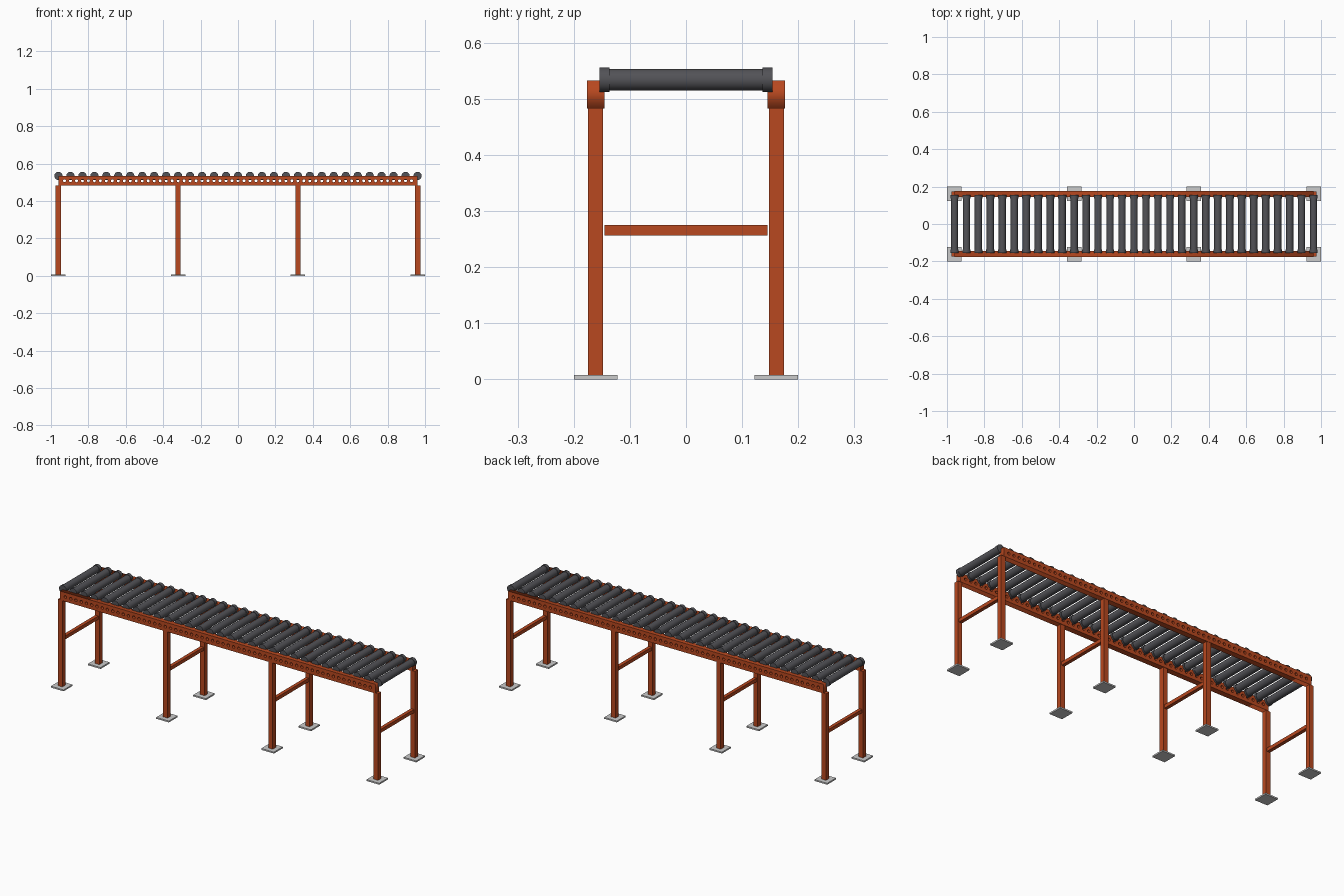
import bpy, bmesh, math
from mathutils import Matrix

if "Cube" in bpy.data.objects:
    bpy.data.objects.remove(bpy.data.objects["Cube"])


def material(name, color):
    m = bpy.data.materials.new(name)
    m.diffuse_color = (*color, 1)
    m.use_nodes = True
    m.node_tree.nodes["Principled BSDF"].inputs["Base Color"].default_value = m.diffuse_color
    return m


ORANGE = material("orange_paint", (0.48, 0.065, 0.014))
DARK = material("dark_roller", (0.085, 0.085, 0.095))


def add_object(name, data, mat=None):
    ob = bpy.data.objects.new(name, data)
    bpy.context.collection.objects.link(ob)
    if mat:
        data.materials.append(mat)
    return ob


def box(name, center, size, mat=None):
    bm = bmesh.new()
    bmesh.ops.create_cube(bm, size=1, matrix=Matrix.Translation(center) @ Matrix.Diagonal((*size, 1)))
    me = bpy.data.meshes.new(name)
    bm.to_mesh(me)
    bm.free()
    return add_object(name, me, mat)


def cylinder(bm, radius, y0, y1, sides=32):
    # cylinder along y
    m = Matrix.Translation((0, (y0 + y1) / 2, 0)) @ Matrix.Rotation(math.pi / 2, 4, 'X')
    bmesh.ops.create_cone(bm, cap_ends=True, segments=sides, radius1=radius,
                          radius2=radius, depth=y1 - y0, matrix=m)


# Side rails: rectangle profile punched with a row of round holes
PITCH = 0.064
RAIL_Y, RAIL_Z = 0.1605, 0.508


def rail_curve():
    cu = bpy.data.curves.new("rail_profile", 'CURVE')
    cu.dimensions = '2D'
    cu.fill_mode = 'BOTH'
    cu.extrude = 0.0155

    def loop(pts):
        s = cu.splines.new('POLY')
        s.points.add(len(pts) - 1)
        for p, (x, y) in zip(s.points, pts):
            p.co = (x, y, 0, 1)
        s.use_cyclic_u = True

    loop([(-0.96, -0.025), (0.96, -0.025), (0.96, 0.025), (-0.96, 0.025)])
    for i in range(-29, 30):
        loop([(i * PITCH / 2 + 0.008 * math.cos(k * math.pi / 6),
               0.008 * math.sin(k * math.pi / 6)) for k in range(12)])
    return cu


profile = bpy.data.objects.new("rail_profile", rail_curve())
bpy.context.collection.objects.link(profile)
bpy.context.view_layer.update()
rail_mesh = bpy.data.meshes.new_from_object(
    profile.evaluated_get(bpy.context.evaluated_depsgraph_get()))
bpy.data.objects.remove(profile)
rail_mesh.transform(Matrix.Rotation(math.pi / 2, 4, 'X'))
rail_mesh.materials.clear()
rail_mesh.materials.append(ORANGE)
for side, name in ((-1, "front_rail"), (1, "back_rail")):
    add_object(name, rail_mesh).location = (0, side * RAIL_Y, RAIL_Z)

# Rollers: tube with a slightly larger collar at each end
bm = bmesh.new()
cylinder(bm, 0.0195, -0.137, 0.137)
for s in (-1, 1):
    cylinder(bm, 0.022, min(s * 0.136, s * 0.154), max(s * 0.136, s * 0.154))
for f in bm.faces:
    f.smooth = len(f.verts) == 4
for e in bm.edges:
    e.smooth = all(len(f.verts) == 4 for f in e.link_faces)
roller_mesh = bpy.data.meshes.new("roller")
bm.to_mesh(roller_mesh)
bm.free()
roller_mesh.materials.append(DARK)
for i in range(31):
    add_object(f"roller_{i + 1}", roller_mesh).location = ((i - 15) * PITCH, 0, 0.534)

# Support frames: pair of legs with foot plates and a cross brace
for n, x in enumerate((-0.961, -0.32, 0.32, 0.961), 1):
    for side, label in ((-1, "front"), (1, "back")):
        box(f"{label}_leg_{n}", (x, side * 0.161, 0.246), (0.027, 0.027, 0.476), ORANGE)
        box(f"{label}_foot_plate_{n}", (x, side * 0.161, 0.004), (0.077, 0.077, 0.008))
    box(f"cross_brace_{n}", (x, 0, 0.266), (0.019, 0.29, 0.019), ORANGE)
